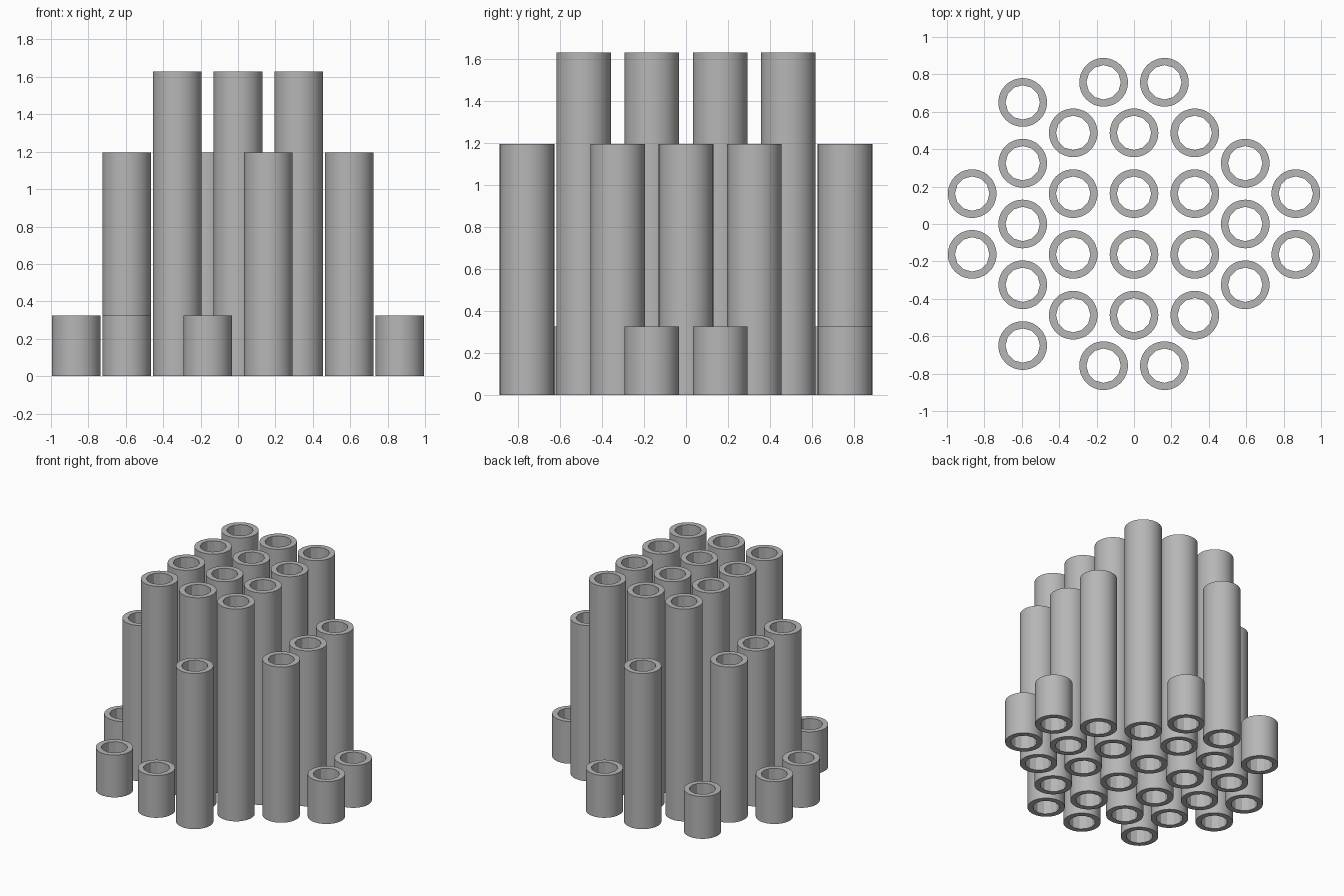
import bpy, bmesh, math

if "Cube" in bpy.data.objects:
    bpy.data.objects.remove(bpy.data.objects["Cube"], do_unlink=True)

grey = bpy.data.materials.new("plain_grey")
grey.use_nodes = True
colour = (0.47, 0.47, 0.47, 1)
grey.diffuse_color = colour
grey.node_tree.nodes["Principled BSDF"].inputs["Base Color"].default_value = colour

OUTER, INNER = 0.13, 0.092
STEP, ROW = 0.325, 0.27
TALL, MEDIUM, SHORT = 1.63, 1.195, 0.325


def ring(bm, radius, z, sides, start=0.0):
    """Loop of edges at one height."""
    vs = [bm.verts.new((radius * math.cos(start + math.tau * i / sides),
                        radius * math.sin(start + math.tau * i / sides), z))
          for i in range(sides)]
    return [bm.edges.new((vs[i], vs[(i + 1) % sides])) for i in range(sides)]


def tube_mesh(name, height, sides=48, bore_sides=12):
    """Round tube with a faceted bore, open at both ends."""
    bm = bmesh.new()
    outer = [ring(bm, OUTER, z, sides) for z in (0, height)]
    bore = [ring(bm, INNER, z, bore_sides) for z in (0, height)]
    bmesh.ops.bridge_loops(bm, edges=outer[0] + outer[1])
    walls = set(bm.faces)
    bmesh.ops.bridge_loops(bm, edges=bore[0] + bore[1])
    for end in (0, 1):
        bmesh.ops.triangle_fill(bm, edges=outer[end] + bore[end], use_beauty=True)
    bmesh.ops.recalc_face_normals(bm, faces=bm.faces)
    for f in bm.faces:
        f.smooth = f in walls
    for e in bm.edges:
        e.smooth = all(f in walls for f in e.link_faces)
    mesh = bpy.data.meshes.new(name)
    bm.to_mesh(mesh)
    bm.free()
    mesh.materials.append(grey)
    return mesh


meshes = {"tall_tube": tube_mesh("tall_tube", TALL),
          "medium_tube": tube_mesh("medium_tube", MEDIUM),
          "short_tube": tube_mesh("short_tube", SHORT)}


def place(kind, x, y):
    tube = bpy.data.objects.new(kind, meshes[kind])
    tube.location = (x, y, 0)
    bpy.context.collection.objects.link(tube)


side_x = STEP + ROW
end_y = 1.5 * STEP + ROW

# Tall core block, three by four
for i in (-1, 0, 1):
    for j in (-1.5, -0.5, 0.5, 1.5):
        place("tall_tube", i * STEP, j * STEP)

for s in (-1, 1):
    # Medium side rows, then the short pair outside each
    for j in (-1, 0, 1):
        place("medium_tube", s * side_x, j * STEP)
    for j in (-0.5, 0.5):
        place("short_tube", s * (side_x + ROW), j * STEP)
    # One medium and one short tube at front and back, swapped over
    place("medium_tube", -s * STEP / 2, s * end_y)
    place("short_tube", s * STEP / 2, s * end_y)
    # Short tubes ending the right-hand row
    place("short_tube", -side_x, s * 2 * STEP)
